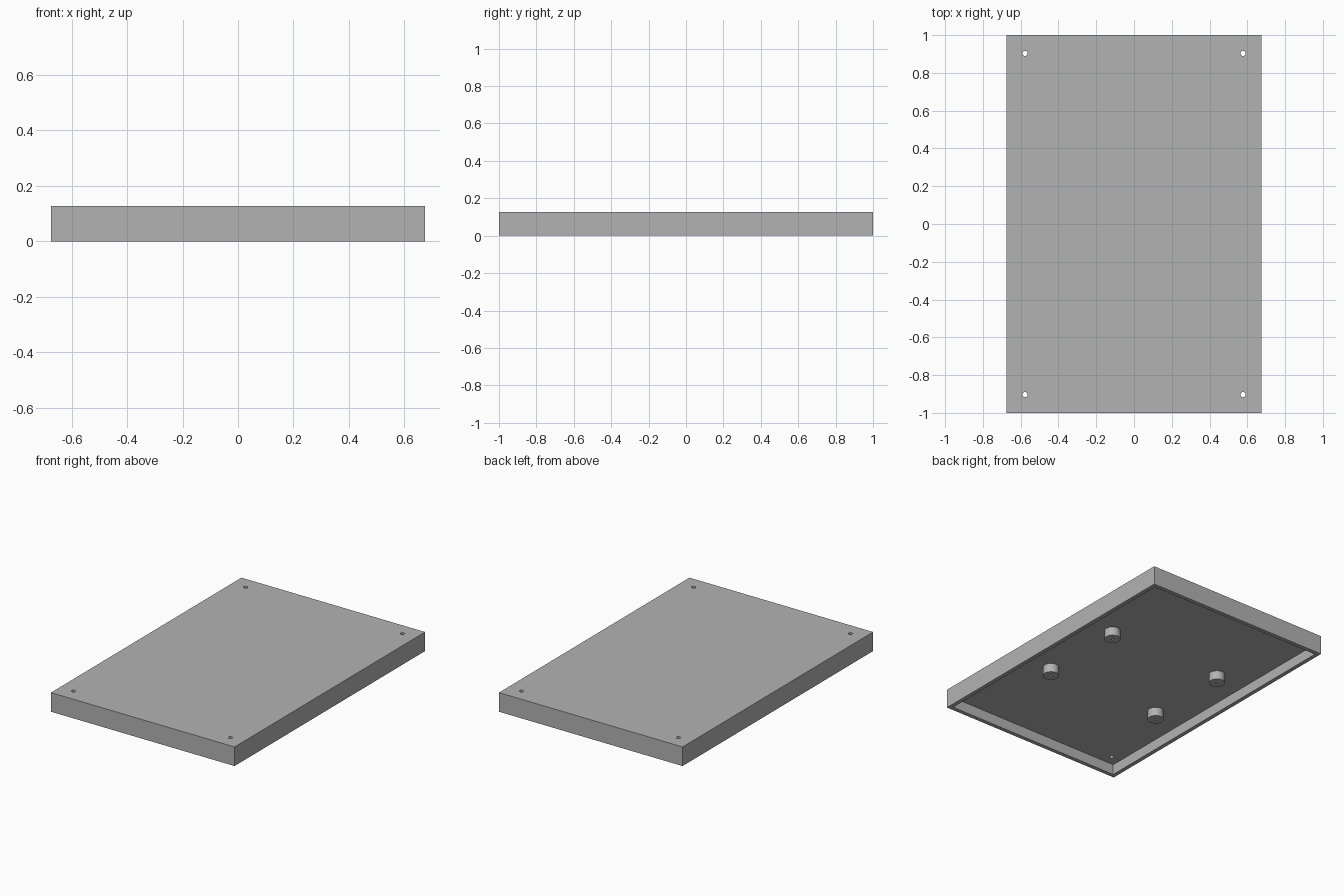
import bpy
from math import radians

WIDTH, DEPTH, HEIGHT = 1.35, 2.0, 0.127
WALL, CEILING = 0.027, 0.069      # rim thickness, underside height of the lid panel
CORNERS = [(sx, sy) for sx in (-1, 1) for sy in (-1, 1)]

default = bpy.data.objects.get("Cube")
if default:
    bpy.data.objects.remove(default, do_unlink=True)

grey = bpy.data.materials.new("plain_grey")
grey.use_nodes = True
grey.diffuse_color = (0.45, 0.45, 0.45, 1)
grey.node_tree.nodes["Principled BSDF"].inputs["Base Color"].default_value = grey.diffuse_color


def box(name, sx, sy, z0, z1):
    bpy.ops.mesh.primitive_cube_add(size=1, location=(0, 0, (z0 + z1) / 2))
    ob = bpy.context.object
    ob.name = name
    ob.scale = (sx, sy, z1 - z0)
    bpy.ops.object.transform_apply(location=True, scale=True)
    ob.data.materials.append(grey)
    return ob


def cylinder(name, x, y, radius, z0, z1, sides=32):
    bpy.ops.mesh.primitive_cylinder_add(vertices=sides, radius=radius, depth=z1 - z0,
                                        location=(x, y, (z0 + z1) / 2))
    ob = bpy.context.object
    ob.name = name
    ob.data.materials.append(grey)
    return ob


def cut(target, cutter):
    """Subtract the cutter from the target, then discard it."""
    mod = target.modifiers.new("cut", 'BOOLEAN')
    mod.operation, mod.solver, mod.object = 'DIFFERENCE', 'EXACT', cutter
    cutter.hide_render = True
    bpy.context.view_layer.objects.active = target
    bpy.ops.object.modifier_apply(modifier=mod.name)
    bpy.data.objects.remove(cutter, do_unlink=True)


def smooth(ob):
    bpy.ops.object.select_all(action='DESELECT')
    ob.select_set(True)
    bpy.context.view_layer.objects.active = ob
    bpy.ops.object.shade_smooth_by_angle(angle=radians(30))


# Lid: a shallow shell, open underneath
lid = box("lid_shell", WIDTH, DEPTH, 0, HEIGHT)
cut(lid, box("cavity_cutter", WIDTH - 2 * WALL, DEPTH - 2 * WALL, -0.1, CEILING))

# Screw holes through the panel corners
for sx, sy in CORNERS:
    cut(lid, cylinder("hole_cutter", sx * 0.577, sy * 0.903, 0.0135, 0, 0.2))
smooth(lid)

# Standoffs under the panel, each with a blind pilot hole
for sx, sy in CORNERS:
    name = f"standoff_{'back' if sy > 0 else 'front'}_{'left' if sx > 0 else 'right'}"
    x, y = sx * 0.423, sy * 0.296
    post = cylinder(name, x, y, 0.05, 0.01, CEILING)
    cut(post, cylinder("pilot_cutter", x, y, 0.008, -0.1, CEILING - 0.01, 24))
    smooth(post)
